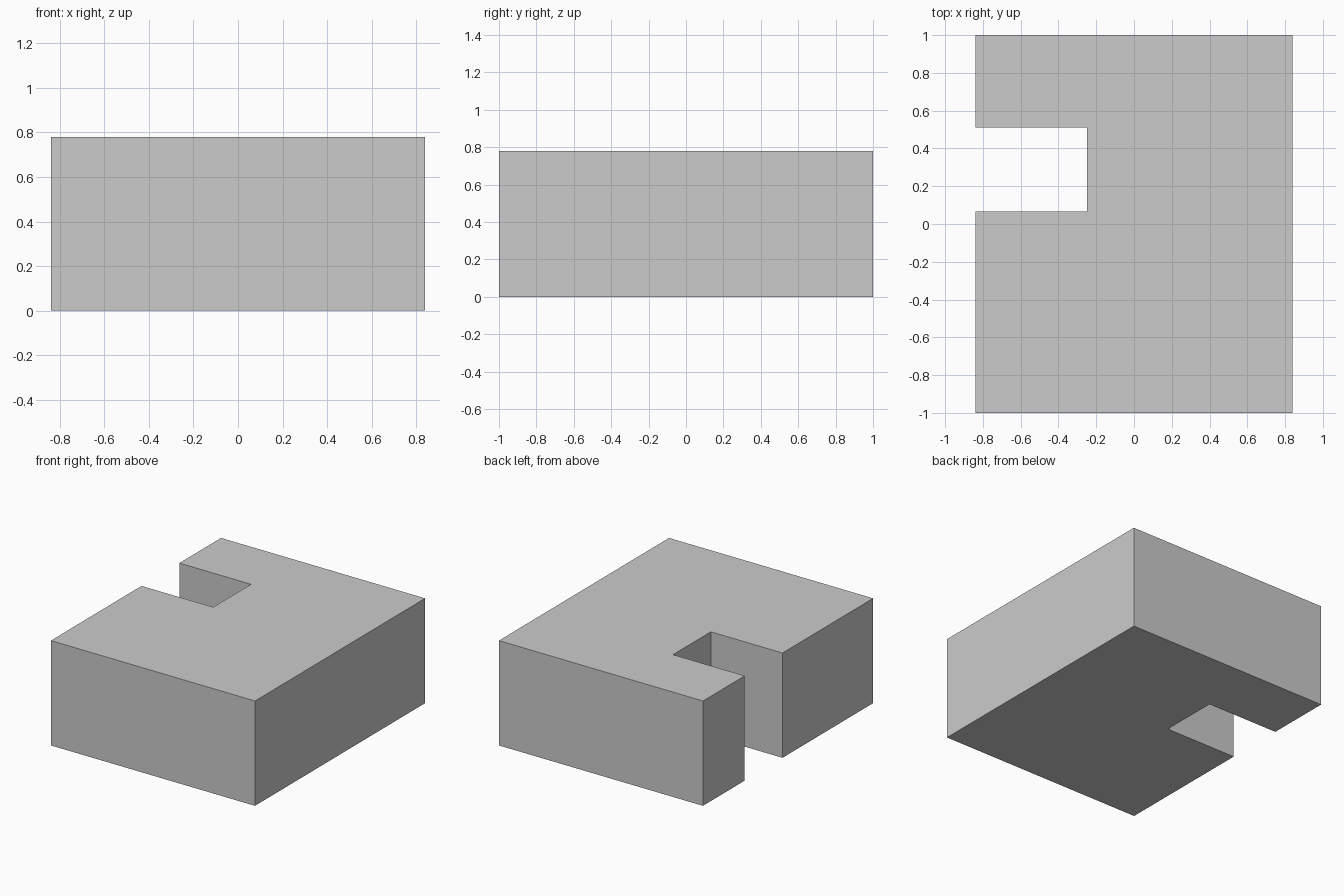
import bpy, bmesh

if "Cube" in bpy.data.objects:
    bpy.data.objects.remove(bpy.data.objects["Cube"])

W, D, H = 0.84, 1.0, 0.78          # half width, half depth, height
SLOT_X, SLOT_Y0, SLOT_Y1 = -0.25, 0.065, 0.51

# Block outline seen from above, with the slot open on the left side
outline = [(-W, -D), (W, -D), (W, D), (-W, D),
           (-W, SLOT_Y1), (SLOT_X, SLOT_Y1), (SLOT_X, SLOT_Y0), (-W, SLOT_Y0)]

# Extrude the outline upwards into a solid
bm = bmesh.new()
base = bm.faces.new([bm.verts.new((x, y, 0)) for x, y in outline])
top = bmesh.ops.extrude_face_region(bm, geom=[base], use_keep_orig=True)
bmesh.ops.translate(bm, vec=(0, 0, H),
                    verts=[v for v in top["geom"] if isinstance(v, bmesh.types.BMVert)])
bmesh.ops.recalc_face_normals(bm, faces=bm.faces)

mesh = bpy.data.meshes.new("slotted_block")
bm.to_mesh(mesh)
bm.free()
bpy.context.collection.objects.link(bpy.data.objects.new("slotted_block", mesh))
